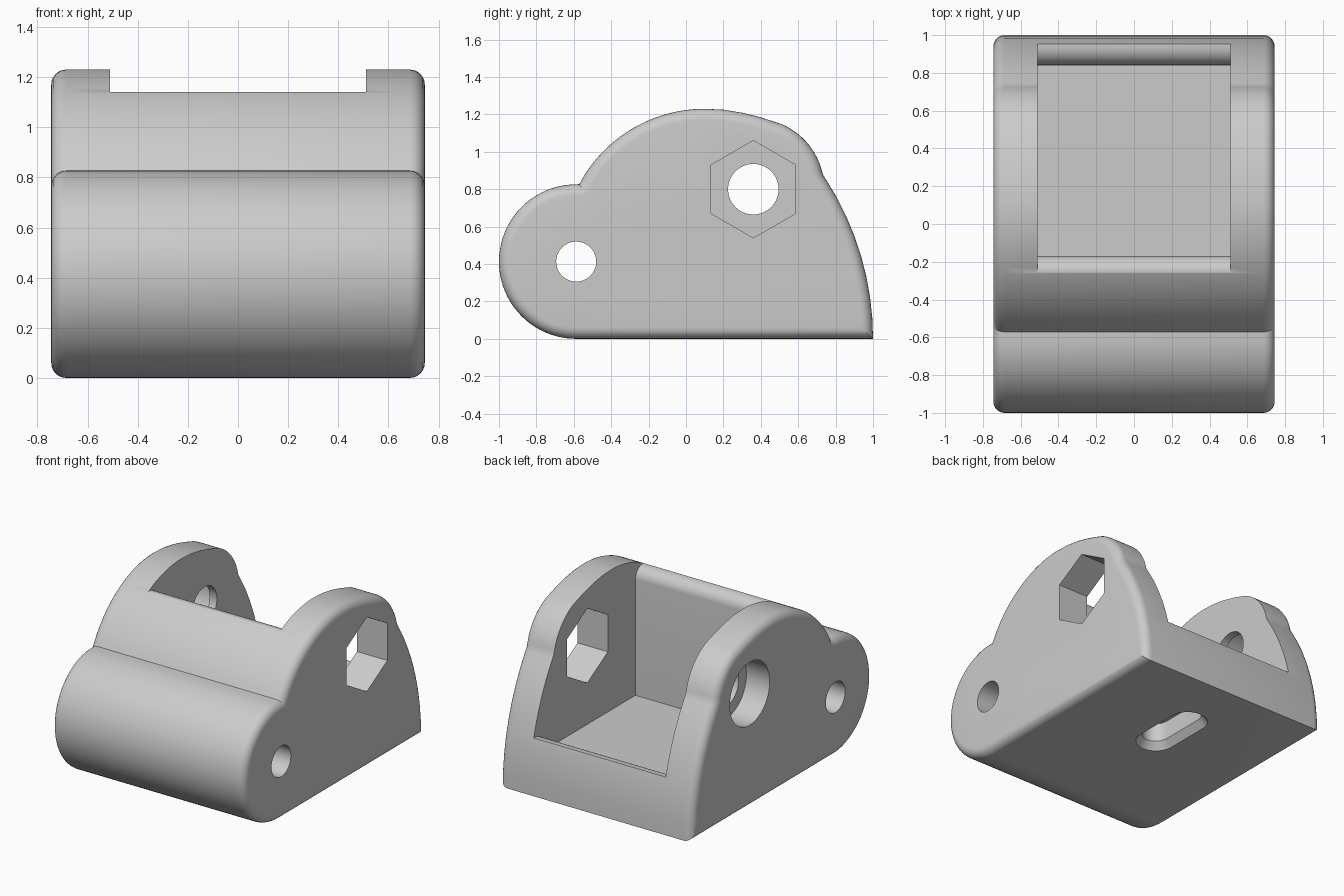
import bpy, bmesh, math

cube = bpy.data.objects.get("Cube")
if cube:
    bpy.data.objects.remove(cube)

grey = bpy.data.materials.new("plain_grey")
grey.use_nodes = True
grey.diffuse_color = (0.6, 0.6, 0.6, 1)
grey.node_tree.nodes["Principled BSDF"].inputs["Base Color"].default_value = (0.6, 0.6, 0.6, 1)


def arc(cx, cy, r, a0, a1, n):
    """Points on an arc, angles in degrees."""
    angles = [math.radians(a0 + (a1 - a0) * i / n) for i in range(n + 1)]
    return [(cx + r * math.cos(a), cy + r * math.sin(a)) for a in angles]


def circle(cx, cy, r, n=64, start=0):
    return arc(cx, cy, r, start, start + 360, n)[:-1]


def loft(name, rings, round_caps=0):
    """Capped solid through matching rings, with optional rounded cap edges."""
    bm = bmesh.new()
    loops = [[bm.verts.new(p) for p in ring] for ring in rings]
    for a, b in zip(loops, loops[1:]):
        for i in range(len(a)):
            j = (i + 1) % len(a)
            bm.faces.new((a[i], a[j], b[j], b[i]))
    caps = [bm.faces.new(loops[0][::-1]), bm.faces.new(loops[-1])]
    # Faces are consistently wound; turn them all outward if needed
    if bm.calc_volume(signed=True) < 0:
        bmesh.ops.reverse_faces(bm, faces=bm.faces[:])
    bm.normal_update()
    if round_caps:
        edges = [e for f in caps for e in f.edges]
        bmesh.ops.bevel(bm, geom=edges, offset=round_caps, offset_type='OFFSET', segments=6,
                        profile=0.5, affect='EDGES', clamp_overlap=False)
    mesh = bpy.data.meshes.new(name)
    bm.to_mesh(mesh)
    bm.free()
    mesh.materials.append(grey)
    obj = bpy.data.objects.new(name, mesh)
    bpy.context.collection.objects.link(obj)
    return obj


def prism(name, outline, x0, x1, round_caps=0):
    """Side outline (y, z) extruded along x."""
    return loft(name, [[(x, y, z) for y, z in outline] for x in (x0, x1)], round_caps)


# Side outline: front barrel, main hump, pin boss, curved back
pin = (0.36, 0.80)
barrel = (-0.587, 0.413)
back_r = 1.57
outline = arc(*barrel, 0.413, 270, 90, 40)
outline += arc(0.1, 0.47, 0.76, 152, 90, 24)
outline += [(0.2, 1.225), (0.3, 1.209), (0.4, 1.184)]
outline += arc(*pin, 0.38, 66, 12, 14)
outline += arc(1 - back_r, 0, back_r, 33, 0, 8)
body = prism("bracket_body", outline, -0.745, 0.745, round_caps=0.06)

# Pocket between the cheeks, with rounded front rim and rear lip
pocket = [(-0.17, 0.25), (0.84, 0.25)]
pocket += arc(0.94, 0.28, 0.10, 180, 90, 8)
pocket += [(1.3, 0.38), (1.3, 1.6), (-0.27, 1.6), (-0.27, 1.14)]
pocket += arc(-0.25, 1.06, 0.08, 90, 0, 8)


# Countersunk slot under the base, long side along y
def slot_ring(z, r, y=0.38, half=0.16):
    pts = arc(0, y + half, r, 0, 180, 20) + arc(0, y - half, r, 180, 360, 20)
    return [(px, py, z) for px, py in pts]


cutters = [
    prism("pocket_cutter", pocket, -0.51, 0.51),
    prism("barrel_hole_cutter", circle(*barrel, 0.107), -1, 1),
    prism("hex_hole_cutter", circle(*pin, 0.26, 6, 30), 0.4, 1),
    prism("pin_hole_cutter", circle(*pin, 0.135), -1, -0.4),
    prism("counterbore_cutter", circle(*pin, 0.22), -1, -0.565),
    loft("slot_cutter", [slot_ring(-0.02, 0.146), slot_ring(0.05, 0.09), slot_ring(0.18, 0.09)]),
]

bpy.context.view_layer.objects.active = body
for cutter in cutters:
    cutter.hide_render = True
    mod = body.modifiers.new(cutter.name, 'BOOLEAN')
    mod.operation = 'DIFFERENCE'
    mod.solver = 'EXACT'
    mod.object = cutter
    bpy.ops.object.modifier_apply(modifier=mod.name)
    bpy.data.objects.remove(cutter)

# Smooth curved faces, crisp edges
bpy.ops.object.select_all(action='DESELECT')
body.select_set(True)
bpy.ops.object.shade_smooth_by_angle(angle=math.radians(30))
